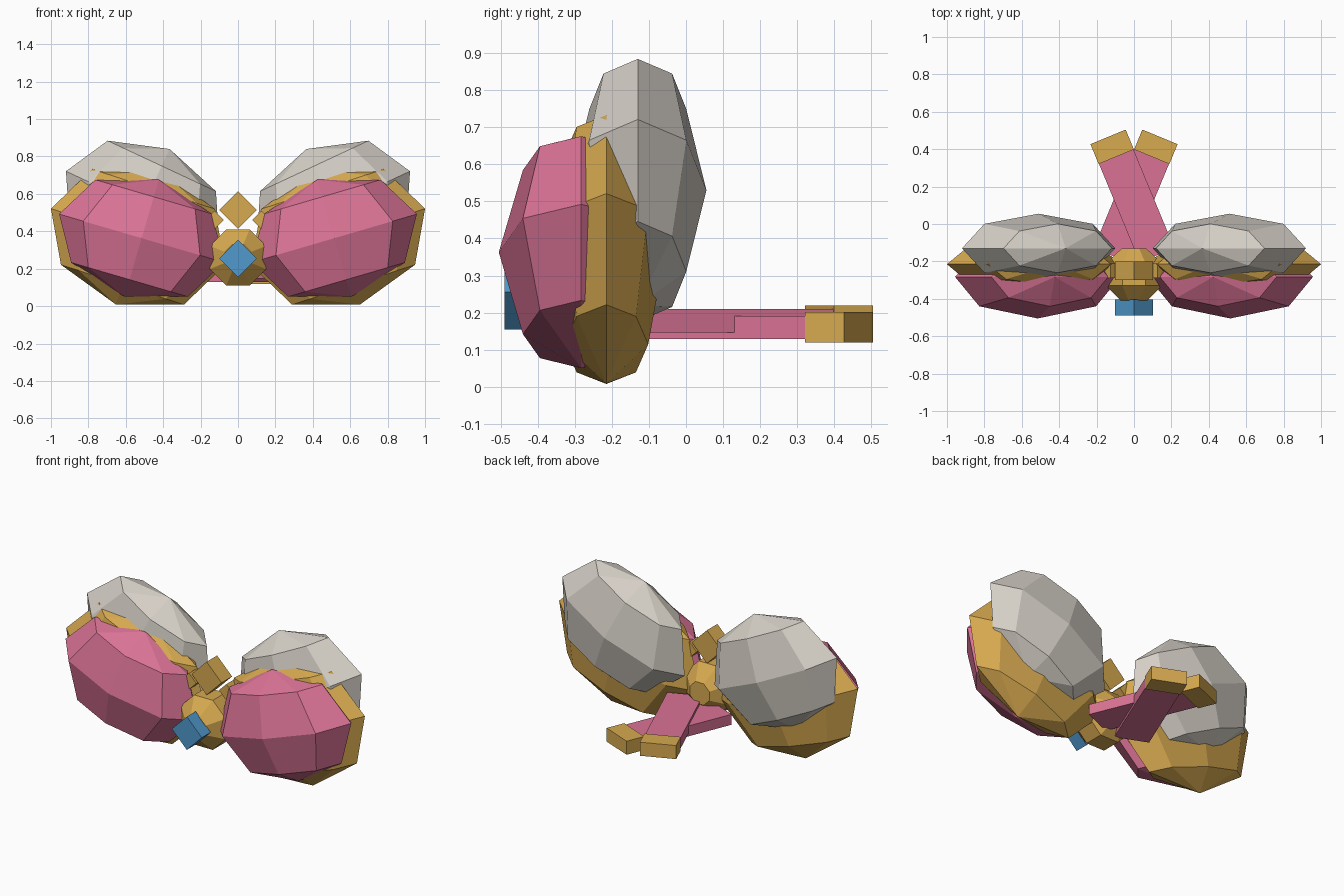
import bpy, bmesh, math
from mathutils import Matrix, Vector

cube = bpy.data.objects.get("Cube")
if cube:
    bpy.data.objects.remove(cube, do_unlink=True)


def material(name, rgb):
    m = bpy.data.materials.new(name)
    m.use_nodes = True
    m.diffuse_color = (*rgb, 1)
    m.node_tree.nodes["Principled BSDF"].inputs["Base Color"].default_value = (*rgb, 1)
    return m


gold = material("gold", (0.68, 0.40, 0.08))
pink = material("pink", (0.70, 0.17, 0.30))
grey = material("warm grey", (0.66, 0.62, 0.56))
blue = material("blue", (0.08, 0.32, 0.61))


def finish(name, bm, mat):
    bmesh.ops.recalc_face_normals(bm, faces=bm.faces)
    mesh = bpy.data.meshes.new(name)
    bm.to_mesh(mesh)
    bm.free()
    mesh.materials.append(mat)
    obj = bpy.data.objects.new(name, mesh)
    bpy.context.collection.objects.link(obj)


def place(center, size, axis, degrees):
    return (Matrix.Translation(center) @ Matrix.Rotation(math.radians(degrees), 4, axis)
            @ Matrix.Diagonal((*size, 1)))


def lobe(name, center, radii, tilt, mat):
    bm = bmesh.new()
    bmesh.ops.create_uvsphere(bm, u_segments=8, v_segments=4, radius=1,
                              matrix=place(center, radii, 'Y', tilt))
    finish(name, bm, mat)


def box(name, center, size, axis, degrees, mat):
    bm = bmesh.new()
    bmesh.ops.create_cube(bm, size=1, matrix=place(center, size, axis, degrees))
    finish(name, bm, mat)


# Three nested loops on each side, tilted up and outward
for side, s in (("left", 1), ("right", -1)):
    lobe(f"back_loop_{side}", (s * 0.51, -0.13, 0.53), (0.452, 0.185, 0.342), -25 * s, grey)
    lobe(f"middle_loop_{side}", (s * 0.535, -0.215, 0.37), (0.489, 0.16, 0.38), -18 * s, gold)
    lobe(f"front_loop_{side}", (s * 0.515, -0.283, 0.363), (0.46, 0.222, 0.326), -16.3 * s, pink)
    box(f"knot_link_{side}", (s * 0.125, -0.25, 0.46), (0.07, 0.08, 0.07), 'Y', 45, gold)

# Eight-sided chamfered knot, built from rings along y
bm = bmesh.new()
rings = []
for y, apothem in ((-0.41, 0.07), (-0.33, 0.15), (-0.21, 0.15), (-0.13, 0.065)):
    r = apothem / math.cos(math.pi / 8)
    angles = [(k + 0.5) * math.pi / 4 for k in range(8)]
    rings.append([bm.verts.new((r * math.cos(a), y, 0.26 + r * math.sin(a))) for a in angles])
for a, b in zip(rings, rings[1:]):
    for k in range(8):
        bm.faces.new((a[k], a[k - 1], b[k - 1], b[k]))
bm.faces.new(rings[0])
bm.faces.new(rings[-1])
finish("knot", bm, gold)

# Diamond blocks on the knot
box("top_diamond", (0, -0.25, 0.515), (0.142, 0.1, 0.142), 'Y', 45, gold)
box("front_gem", (0, -0.447, 0.255), (0.142, 0.085, 0.142), 'Y', 45, blue)

# Crossed tails with gold tips
for side, s, z in (("left", 1, 0.16), ("right", -1, 0.178)):
    out = Vector((s * math.sin(math.pi / 8), math.cos(math.pi / 8), 0))
    tip = Vector((s * 0.095, 0.36, z))
    length = 0.57
    box(f"tail_{side}", tip - out * length / 2, (0.2, length, 0.063), 'Z', -22.5 * s, pink)
    box(f"tail_tip_{side}", tip + out * 0.057, (0.204, 0.115, 0.082), 'Z', -22.5 * s, gold)
